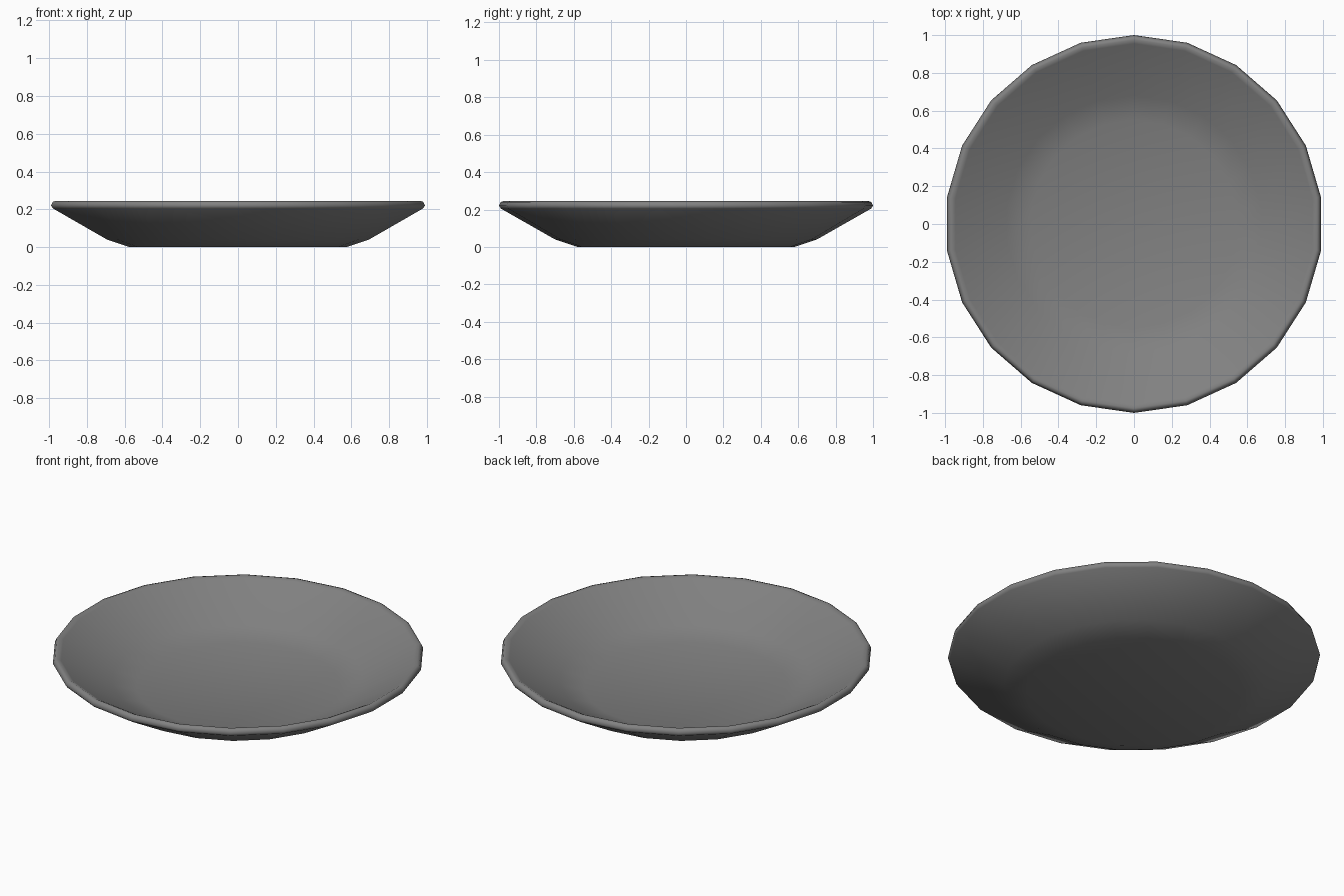
import bpy, bmesh, math

if "Cube" in bpy.data.objects:
    bpy.data.objects.remove(bpy.data.objects["Cube"])

SIDES = 22
# Plate cross-section (radius, height): underside, rolled rim, inner wall, floor
PROFILE = [(0.58, 0.0), (0.70, 0.04), (0.99, 0.205), (1.0, 0.22), (0.99, 0.24),
           (0.975, 0.245), (0.955, 0.235), (0.68, 0.08), (0.55, 0.04)]

grey = bpy.data.materials.new("grey ceramic")
grey.diffuse_color = (0.22, 0.22, 0.22, 1)
grey.use_nodes = True
grey.node_tree.nodes["Principled BSDF"].inputs["Base Color"].default_value = grey.diffuse_color

# Revolve the profile into rings, then cap base and floor
bm = bmesh.new()
rings = []
for r, z in PROFILE:
    rings.append([bm.verts.new((r * math.sin(math.tau * i / SIDES),
                                r * math.cos(math.tau * i / SIDES), z))
                  for i in range(SIDES)])
for low, high in zip(rings, rings[1:]):
    for i in range(SIDES):
        j = (i + 1) % SIDES
        bm.faces.new((low[i], low[j], high[j], high[i]))
bm.faces.new(rings[0])
bm.faces.new(rings[-1])
bmesh.ops.recalc_face_normals(bm, faces=bm.faces)

mesh = bpy.data.meshes.new("plate")
bm.to_mesh(mesh)
bm.free()
mesh.materials.append(grey)
plate = bpy.data.objects.new("plate", mesh)
bpy.context.collection.objects.link(plate)

# Smooth shading with sharp creases kept
bpy.context.view_layer.objects.active = plate
plate.select_set(True)
bpy.ops.object.shade_smooth_by_angle(angle=math.radians(60))
